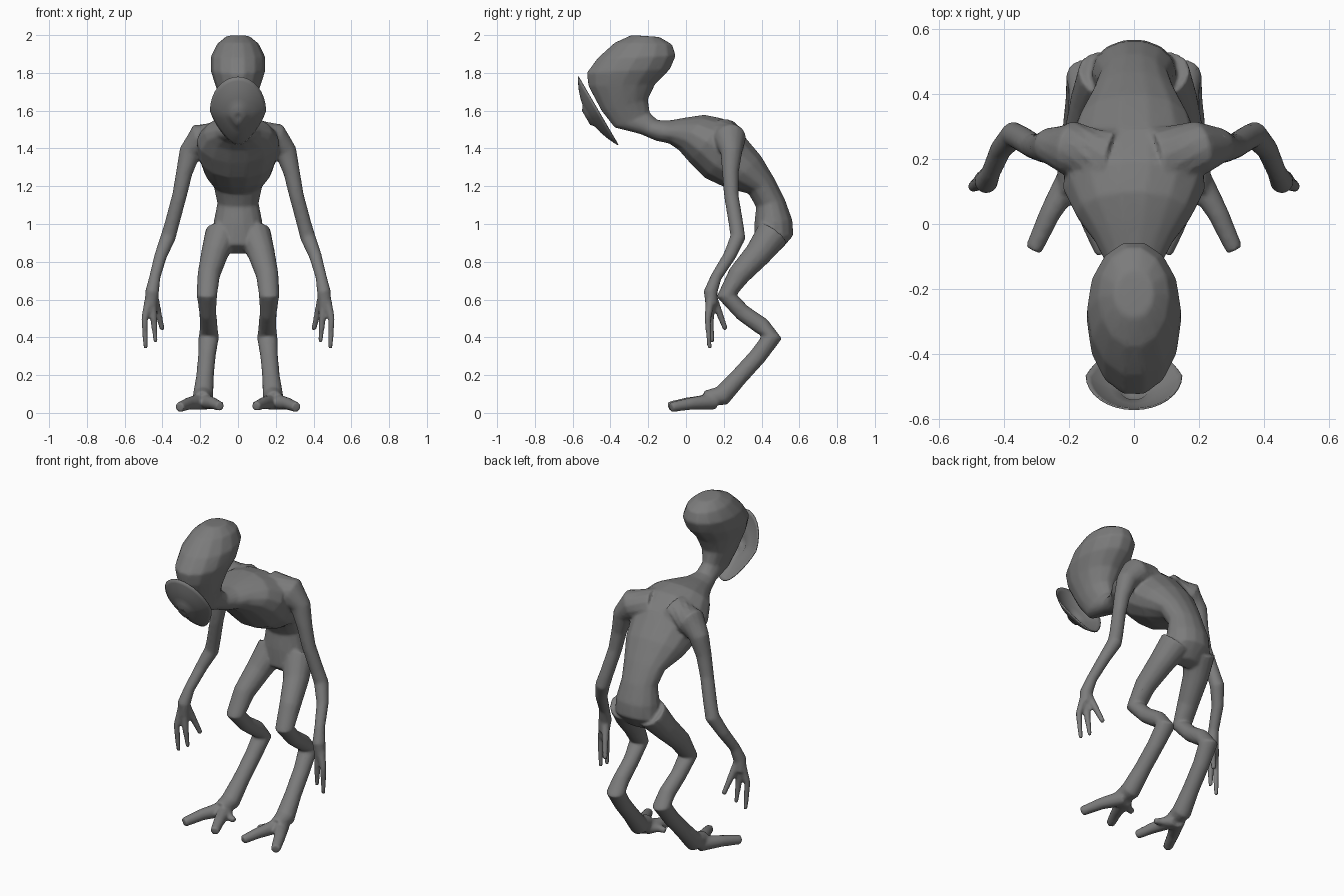
import bpy, bmesh
from math import sin, cos, pi
from mathutils import Vector

SIDES = 14
cube = bpy.data.objects.get("Cube")
if cube:
    bpy.data.objects.remove(cube, do_unlink=True)


def make_material(name, value):
    mat = bpy.data.materials.new(name)
    mat.use_nodes = True
    colour = (value, value, value, 1)
    mat.diffuse_color = colour
    mat.node_tree.nodes["Principled BSDF"].inputs["Base Color"].default_value = colour
    return mat


def make_object(name, bm, mat):
    bmesh.ops.recalc_face_normals(bm, faces=bm.faces)
    for face in bm.faces:
        face.smooth = True
    mesh = bpy.data.meshes.new(name)
    bm.to_mesh(mesh)
    bm.free()
    mesh.materials.append(mat)
    obj = bpy.data.objects.new(name, mesh)
    bpy.context.collection.objects.link(obj)
    return obj


def loft(bm, rings):
    """Skin a row of elliptical rings, each given as centre and two half axes."""
    loops = []
    for centre, across, depth in rings:
        angles = [2 * pi * i / SIDES for i in range(SIDES)]
        loops.append([bm.verts.new(centre + across * cos(a) + depth * sin(a)) for a in angles])
    for low, high in zip(loops, loops[1:]):
        for i in range(SIDES):
            j = (i + 1) % SIDES
            bm.faces.new((low[i], low[j], high[j], high[i]))
    bm.faces.new(loops[0])
    bm.faces.new(loops[-1])


def tube(bm, path, side):
    """Round limb along points with radii, mirrored in x when side is negative."""
    points = [Vector((x * side, y, z)) for x, y, z, r in path]
    rings = []
    for i, point in enumerate(points):
        before, after = points[max(i - 1, 0)], points[min(i + 1, len(points) - 1)]
        tangent = (after - before).normalized()
        across = Vector((1, 0, 0))
        across = (across - tangent * across.dot(tangent)).normalized()
        radius = path[i][3]
        rings.append((point, across * radius, tangent.cross(across) * radius))
    loft(bm, rings)


# Trunk, neck and skull: back y, z, front y, z, half width
trunk = [
    (.5, .86, .43, .84, .06), (.57, .94, .36, .89, .135),
    (.565, 1.02, .36, 1, .13), (.525, 1.13, .37, 1.09, .11),
    (.47, 1.24, .33, 1.16, .13), (.4, 1.36, .21, 1.19, .18),
    (.3, 1.48, .1, 1.24, .21), (.2, 1.56, .02, 1.32, .22),
    (.1, 1.58, -.04, 1.39, .18), (0, 1.565, -.09, 1.425, .125),
    (-.08, 1.55, -.16, 1.44, .085), (-.15, 1.55, -.24, 1.475, .06),
    (-.19, 1.59, -.38, 1.51, .058), (-.2, 1.66, -.45, 1.6, .085),
    (-.16, 1.74, -.52, 1.73, .12), (-.08, 1.82, -.53, 1.8, .145),
    (-.05, 1.89, -.47, 1.88, .145), (-.07, 1.95, -.38, 1.96, .11),
    (-.14, 1.99, -.29, 2, .06),
]
# Limbs for the left side: x, y, z, radius
arm = [
    (.08, .2, 1.46, .1), (.2, .235, 1.45, .085), (.255, .24, 1.38, .058),
    (.285, .235, 1.27, .044), (.31, .24, 1.15, .039), (.35, .265, 1, .039),
    (.37, .275, .93, .041), (.41, .23, .83, .034), (.44, .16, .72, .03),
    (.455, .13, .64, .037), (.46, .135, .57, .033),
]
fingers = [
    [(.47, .13, .6, .025), (.495, .115, .5, .018), (.49, .125, .34, .012)],
    [(.455, .13, .6, .025), (.445, .13, .48, .018), (.435, .14, .37, .012)],
    [(.445, .14, .62, .024), (.42, .18, .52, .018), (.4, .21, .44, .014)],
]
leg = [
    (.085, .46, .95, .09), (.125, .38, .84, .072), (.155, .28, .73, .06),
    (.165, .215, .62, .054), (.16, .3, .53, .045), (.155, .4, .46, .047),
    (.155, .455, .4, .054), (.165, .38, .3, .047), (.175, .28, .19, .047),
    (.185, .19, .09, .055), (.19, .1, .075, .042),
]
toes = [
    [(.19, .15, .06, .045), (.26, .03, .05, .033), (.31, -.08, .03, .027)],
    [(.18, .14, .06, .042), (.13, 0, .05, .031), (.095, -.09, .035, .025)],
    [(.17, .13, .05, .035), (.12, .09, .05, .022), (.08, .08, .04, .018)],
]

skin = make_material("grey skin", .2)
body_bm = bmesh.new()
rings = []
for back_y, back_z, front_y, front_z, half_width in trunk:
    back, front = Vector((0, back_y, back_z)), Vector((0, front_y, front_z))
    rings.append(((back + front) / 2, Vector((half_width, 0, 0)), (back - front) / 2))
loft(body_bm, rings)
for side in (1, -1):
    for path in [arm, leg] + fingers + toes:
        tube(body_bm, path, side)
body = make_object("body", body_bm, skin)

# Fuse the overlapping parts into one soft skin
fuse = body.modifiers.new("fuse", "REMESH")
fuse.mode = "VOXEL"
fuse.voxel_size = .008
fuse.use_smooth_shade = True
soften = body.modifiers.new("soften", "SMOOTH")
soften.factor = .5
soften.iterations = 8
lighten = body.modifiers.new("lighten", "DECIMATE")
lighten.ratio = .3

# Face shield: a bulging egg-shaped shell with a small raised mouth
top, bottom = Vector((0, -.57, 1.78)), Vector((0, -.36, 1.42))
middle, up = (top + bottom) / 2, (top - bottom) / 2
outward = up.cross(Vector((-1, 0, 0))).normalized()
if outward.y > 0:
    outward.negate()
segments = 32
shield_bm = bmesh.new()
loops = []
for scale, bump in [(1, 0), (.9, 0), (.7, 0), (.5, 0), (.3, 0), (.2, .014), (.08, .006)]:
    loop = []
    for i in range(segments):
        angle = 2 * pi * i / segments
        width = .147 * cos(angle) * (1 + .4 * min(sin(angle), 0))
        flat = Vector((width, 0, 0)) + up * sin(angle)
        bulge = outward * (.06 * (1 - scale ** 2) + bump)
        loop.append(shield_bm.verts.new(middle + flat * scale + bulge))
    loops.append(loop)
for outer, inner in zip(loops, loops[1:]):
    for i in range(segments):
        j = (i + 1) % segments
        shield_bm.faces.new((outer[i], outer[j], inner[j], inner[i]))
shield_bm.faces.new(loops[-1])
shield = make_object("face_shield", shield_bm, skin)
shell = shield.modifiers.new("shell", "SOLIDIFY")
shell.thickness = .006
shell.offset = 0
